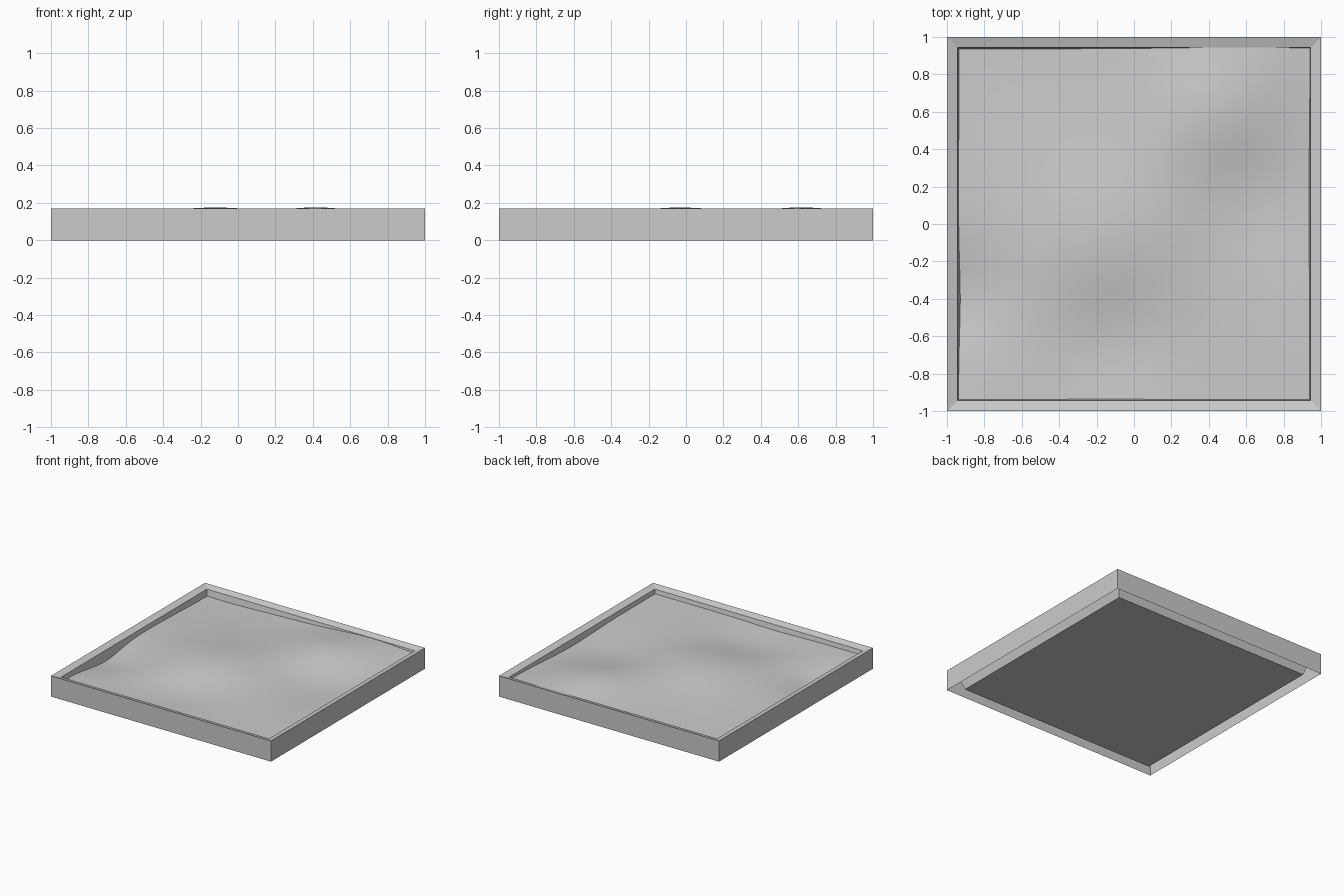
import bpy, bmesh, math

if "Cube" in bpy.data.objects:
    bpy.data.objects.remove(bpy.data.objects["Cube"])

# Half-width / height profile: outer wall, sloped rim, tapered inner wall
PROFILE = [(1.0, 0.0), (1.0, 0.17), (0.945, 0.154), (0.93, 0.08), (0.904, 0.0)]
CORNERS = [(-1, -1), (1, -1), (1, 1), (-1, 1)]


def add_object(name, bm):
    mesh = bpy.data.meshes.new(name)
    bm.to_mesh(mesh)
    bm.free()
    obj = bpy.data.objects.new(name, mesh)
    bpy.context.collection.objects.link(obj)
    return obj


def inner_half_width(z):
    """Half-width of the tapered inner wall at height z."""
    (w2, z2), (w1, z1), (w0, z0) = PROFILE[2:]
    if z < z1:
        return w0 + (w1 - w0) * (z - z0) / (z1 - z0)
    return w1 + (w2 - w1) * min(1.0, (z - z1) / (z2 - z1))


# Tray: square rings swept down the profile, open under the rim, closed base
bm = bmesh.new()
rings = [[bm.verts.new((sx * w, sy * w, z)) for sx, sy in CORNERS] for w, z in PROFILE]
for a, b in zip(rings, rings[1:]):
    for i in range(4):
        j = (i + 1) % 4
        bm.faces.new((a[i], a[j], b[j], b[i]))
bm.faces.new(list(reversed(rings[-1])))
bm.normal_update()
add_object("tray", bm)

# Rolling ground: (x, y, height, spread) of gentle hills and hollows
BUMPS = [
    (-0.12, -0.05, 0.056, 0.31),
    (0.42, 0.58, 0.055, 0.24),
    (-0.97, -0.40, -0.045, 0.20),
    (-0.15, -0.62, -0.028, 0.22),
    (0.70, 0.15, -0.025, 0.27),
    (-0.80, 0.95, -0.018, 0.35),
    (0.70, 1.00, 0.020, 0.25),
]


def ground_height(x, y):
    return 0.12 + sum(h * math.exp(-((x - cx) ** 2 + (y - cy) ** 2) / (2 * s * s))
                      for cx, cy, h, s in BUMPS)


bm = bmesh.new()
bmesh.ops.create_grid(bm, x_segments=48, y_segments=48, size=1.0)
for v in bm.verts:
    z = ground_height(v.co.x * 0.94, v.co.y * 0.94)
    w = inner_half_width(z)
    v.co = (v.co.x * w, v.co.y * w, z)
for f in bm.faces:
    f.smooth = True
add_object("ground_surface", bm)
